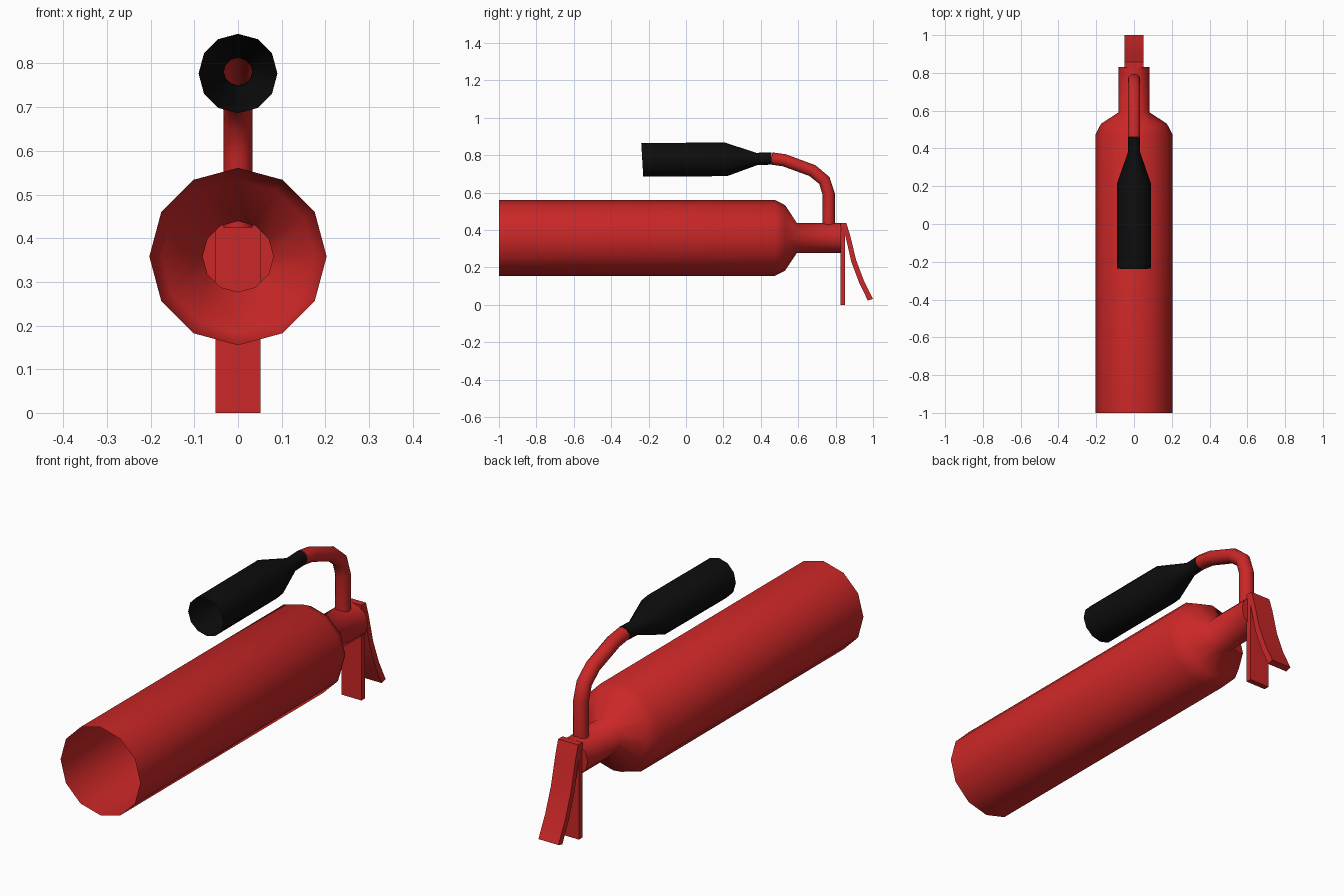
import bpy
import bmesh
from math import sin, cos, pi, radians
from mathutils import Vector

cube = bpy.data.objects.get("Cube")
if cube:
    bpy.data.objects.remove(cube, do_unlink=True)

SIDES = 12


def make_material(name, color):
    mat = bpy.data.materials.new(name)
    mat.use_nodes = True
    mat.diffuse_color = color
    mat.node_tree.nodes["Principled BSDF"].inputs["Base Color"].default_value = color
    return mat


red = make_material("red paint", (0.6, 0.02, 0.02, 1))
black = make_material("black rubber", (0.004, 0.004, 0.004, 1))


def finish(name, bm, mat, angle):
    mesh = bpy.data.meshes.new(name)
    bm.to_mesh(mesh)
    bm.free()
    mesh.materials.append(mat)
    obj = bpy.data.objects.new(name, mesh)
    bpy.context.collection.objects.link(obj)
    bpy.ops.object.select_all(action='DESELECT')
    obj.select_set(True)
    bpy.context.view_layer.objects.active = obj
    bpy.ops.object.shade_smooth_by_angle(angle=radians(angle))
    return obj


def sweep(name, path, mat, axis=None, cap_end=False):
    """Tube through (y, z, radius) points; axis fixes the ring direction."""
    bm = bmesh.new()
    centers = [Vector((0, y, z)) for y, z, _ in path]
    rings = []
    for i, c in enumerate(centers):
        if axis:
            tangent = Vector(axis).normalized()
        else:
            before = (c - centers[i - 1]).normalized() if i else Vector()
            after = (centers[i + 1] - c).normalized() if i + 1 < len(path) else Vector()
            tangent = (before + after).normalized()
        side = Vector((1, 0, 0))
        up = side.cross(tangent)
        r = path[i][2]
        rings.append([bm.verts.new(c + r * (cos(a) * side + sin(a) * up))
                      for a in (2 * pi * k / SIDES for k in range(SIDES))])
    for a, b in zip(rings, rings[1:]):
        for k in range(SIDES):
            n = (k + 1) % SIDES
            bm.faces.new((a[n], a[k], b[k], b[n]))
    if cap_end:
        bm.faces.new(rings[-1])
    # Orient the wall outwards from the centre line
    bm.normal_update()
    face = bm.faces[:][0]
    if face.normal.dot(face.calc_center_median() - (centers[0] + centers[1]) / 2) < 0:
        bmesh.ops.reverse_faces(bm, faces=bm.faces[:])
    if cap_end:
        bmesh.ops.recalc_face_normals(bm, faces=bm.faces[:])
    return finish(name, bm, mat, 62)


def strip(name, front, back, half, mat):
    """Bar of constant width between two matching (y, z) edge lines."""
    bm = bmesh.new()
    loops = [[bm.verts.new((x, y, z)) for x, (y, z) in
              ((-half, f), (half, f), (half, b), (-half, b))]
             for f, b in zip(front, back)]
    for a, b in zip(loops, loops[1:]):
        for k in range(4):
            n = (k + 1) % 4
            bm.faces.new((a[k], a[n], b[n], b[k]))
    bm.faces.new(loops[0])
    bm.faces.new(loops[-1])
    bmesh.ops.recalc_face_normals(bm, faces=bm.faces[:])
    return finish(name, bm, mat, 30)


# Tank: open at the front, shoulder and closed neck at the back
AXIS_Z = 0.358
tank = [(-1, 0.203), (0.475, 0.203), (0.53, 0.175), (0.592, 0.081), (0.83, 0.081)]
sweep("tank", [(y, AXIS_Z, r) for y, r in tank], red, cap_end=True)

# Hose rising from the neck and bending forwards
R = 0.033
hose = [(0.457, 0.783), (0.526, 0.773), (0.676, 0.718),
        (0.74, 0.665), (0.763, 0.593), (0.763, 0.425)]
sweep("hose", [(y, z, R) for y, z in hose], red)

# Discharge horn, open at the front
sweep("horn", [(-0.234, 0.776, 0.09), (0.214, 0.778, 0.09),
               (0.378, 0.78, R), (0.458, 0.783, R)], black, axis=(0, 1, 0.06))

# Fixed grip and curved squeeze lever
strip("grip", [(0.825, 0.438), (0.825, 0)], [(0.851, 0.438), (0.851, 0)], 0.051, red)
strip("lever",
      [(0.832, 0.438), (0.852, 0.37), (0.884, 0.23), (0.927, 0.115), (0.972, 0.024)],
      [(0.857, 0.438), (0.878, 0.37), (0.909, 0.242), (0.951, 0.13), (1.0, 0.032)],
      0.051, red)
